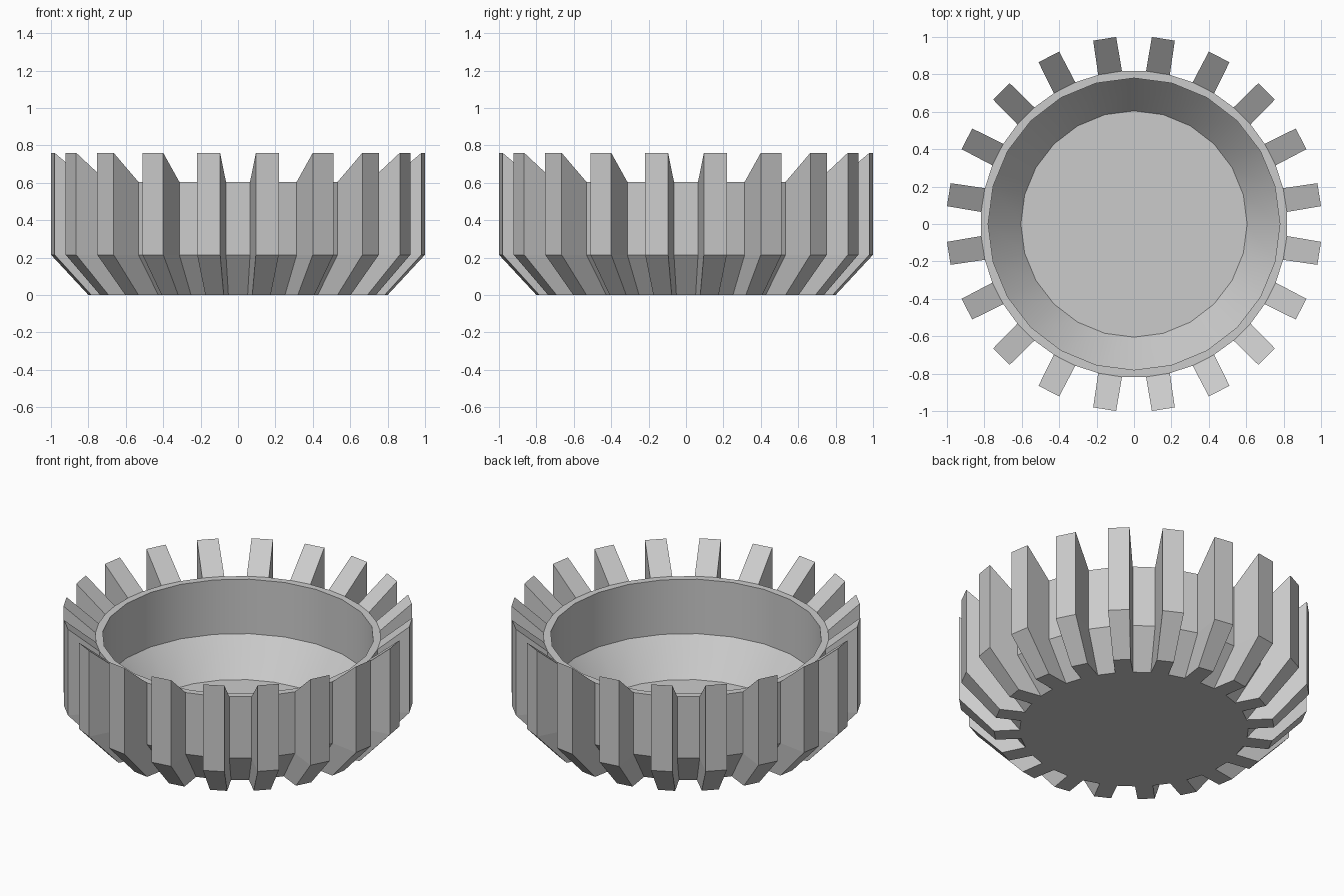
import bpy, bmesh
from math import sin, cos, radians

cube = bpy.data.objects.get("Cube")
if cube:
    bpy.data.objects.remove(cube, do_unlink=True)

TEETH = 20
STEP = 360 / TEETH
ROOT, TIP = 0.82, 1.0045      # drum radius and tooth tip radius
TAPER = 0.8                   # foot scale relative to the wall
KNEE, RIM, PEAK = 0.215, 0.605, 0.76

grey = bpy.data.materials.new("plain grey")
grey.use_nodes = True
colour = (0.6, 0.6, 0.6, 1)
grey.diffuse_color = colour
grey.node_tree.nodes["Principled BSDF"].inputs["Base Color"].default_value = colour


def polar(r, degrees, z):
    a = radians(degrees)
    return (r * sin(a), r * cos(a), z)


def ring(bm, r, z, count, start=0):
    return [bm.verts.new(polar(r, start + i * 360 / count, z)) for i in range(count)]


def skin(bm, low, high, smooth=False):
    n = len(low)
    for i in range(n):
        j = (i + 1) % n
        bm.faces.new((low[i], low[j], high[j], high[i])).smooth = smooth


def finish(bm, name):
    bmesh.ops.recalc_face_normals(bm, faces=bm.faces)
    mesh = bpy.data.meshes.new(name)
    bm.to_mesh(mesh)
    bm.free()
    mesh.materials.append(grey)
    obj = bpy.data.objects.new(name, mesh)
    bpy.context.collection.objects.link(obj)
    return obj


# Drum: faceted outside, hollow rounded bowl inside, flat rim between them
bm = bmesh.new()
outer = [ring(bm, r, z, 2 * TEETH, STEP / 4)
         for r, z in ((ROOT * TAPER, 0), (ROOT, KNEE), (ROOT, RIM))]
inner = [ring(bm, r, z, 24) for r, z in ((0.605, 0.05), (0.78, 0.26), (0.78, RIM))]
bm.faces.new(outer[0])
bm.faces.new(inner[0])
for a, b in zip(outer, outer[1:]):
    skin(bm, a, b)
for a, b in zip(inner, inner[1:]):
    skin(bm, a, b, smooth=True)
rim_edges = [e for e in bm.edges if all(abs(v.co.z - RIM) < 1e-4 for v in e.verts)]
bmesh.ops.triangle_fill(bm, use_beauty=True, edges=rim_edges, normal=(0, 0, 1))
drum = finish(bm, "drum")
bpy.context.view_layer.objects.active = drum
drum.select_set(True)
for e in drum.data.edges:
    za, zb = (drum.data.vertices[v].co.z for v in e.vertices)
    # keep the bowl's level rings crisp
    e.use_edge_sharp = abs(za - zb) < 1e-4

# Teeth: tapered ribs around the drum, left open where they join it
bm = bmesh.new()
for k in range(TEETH):
    mid = (k + 0.5) * STEP
    sides = []
    for s in (-1, 1):
        root = [(ROOT * TAPER, 0), (ROOT, KNEE), (ROOT, RIM)]
        tip = [(TIP * TAPER, 0), (TIP, KNEE), (TIP, PEAK)]
        sides.append([[bm.verts.new(polar(r, mid + s * half, z)) for r, z in line]
                      for line, half in ((root, STEP / 4), (tip, 3.55))])
    (root_a, tip_a), (root_b, tip_b) = sides
    for root, tip in sides:
        for i in range(2):
            bm.faces.new((root[i], tip[i], tip[i + 1], root[i + 1]))
    for i in range(2):
        bm.faces.new((tip_a[i], tip_b[i], tip_b[i + 1], tip_a[i + 1]))
    for i in (0, 2):
        bm.faces.new((root_a[i], root_b[i], tip_b[i], tip_a[i]))
finish(bm, "teeth")
